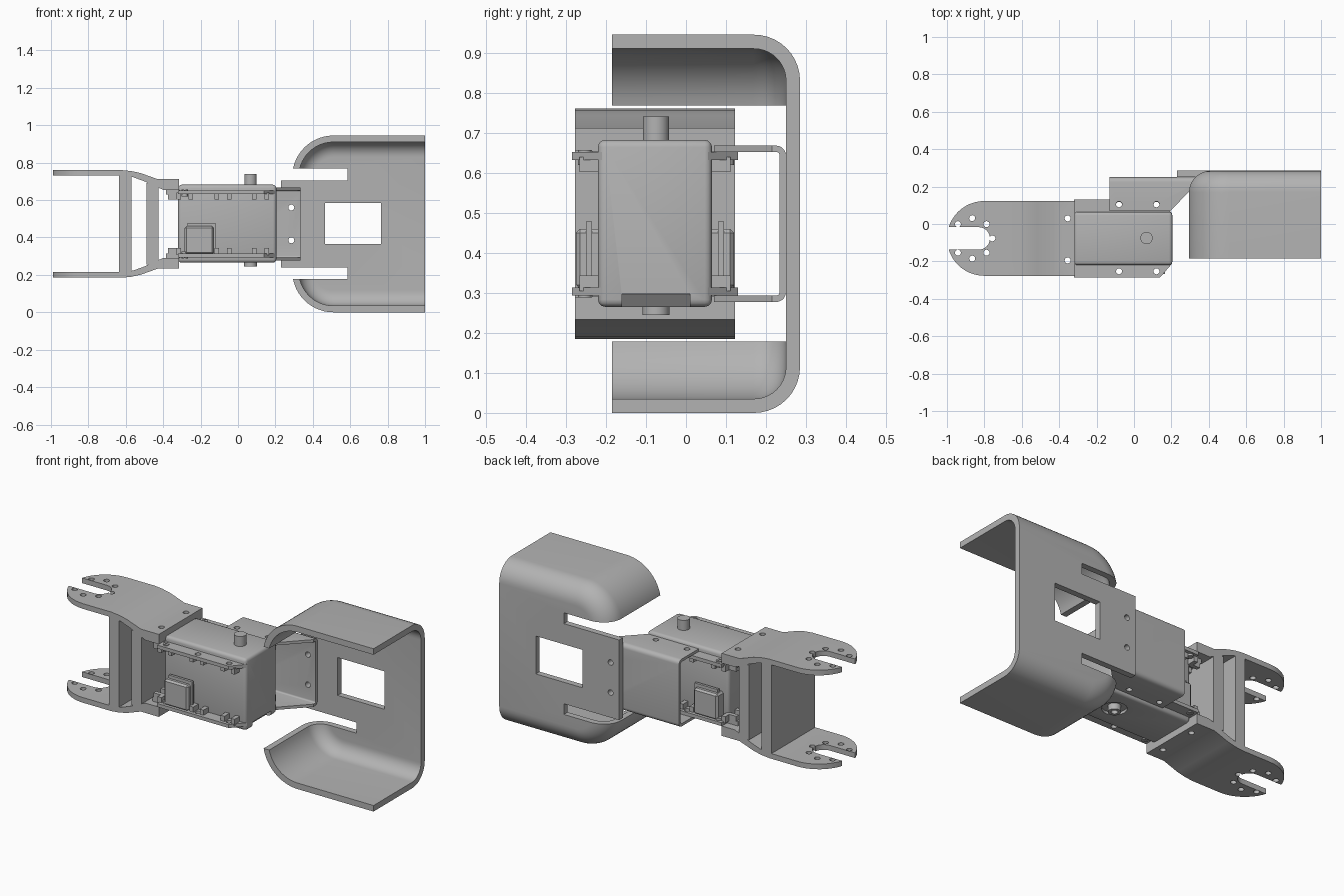
import bpy, bmesh
from math import cos, sin, pi, radians
from mathutils import Vector

old = bpy.data.objects.get("Cube")
if old:
    bpy.data.objects.remove(old)

grey = bpy.data.materials.new("machine grey")
grey.use_nodes = True
grey.diffuse_color = (0.45, 0.45, 0.45, 1)
grey.node_tree.nodes["Principled BSDF"].inputs["Base Color"].default_value = (0.45, 0.45, 0.45, 1)

MID = 0.4725          # height of the mirror plane
AXIS = (0.067, -0.075)  # motor shaft position
parts = []


def finish(name, bm, cutter=False):
    bmesh.ops.recalc_face_normals(bm, faces=bm.faces)
    me = bpy.data.meshes.new(name)
    bm.to_mesh(me)
    bm.free()
    ob = bpy.data.objects.new(name, me)
    bpy.context.collection.objects.link(ob)
    me.materials.append(grey)
    if cutter:
        ob.hide_render = True
    else:
        parts.append(ob)
    return ob


def prism(name, pts, axis, lo, hi, cutter=False):
    """Extrude a 2D outline along an axis."""
    place = {'x': lambda a, b, h: (h, a, b),
             'y': lambda a, b, h: (a, h, b),
             'z': lambda a, b, h: (a, b, h)}[axis]
    bm = bmesh.new()
    face = bm.faces.new([bm.verts.new(place(a, b, lo)) for a, b in pts])
    new = bmesh.ops.extrude_face_region(bm, geom=[face])["geom"]
    shift = Vector(place(0, 0, hi - lo))
    bmesh.ops.translate(bm, vec=shift, verts=[v for v in new if isinstance(v, bmesh.types.BMVert)])
    return finish(name, bm, cutter)


def box(name, x0, x1, y0, y1, z0, z1, cutter=False):
    return prism(name, [(x0, y0), (x1, y0), (x1, y1), (x0, y1)], 'z', z0, z1, cutter)


def arc(cx, cy, r, a0, a1, n):
    return [(cx + r * cos(radians(a0 + (a1 - a0) * i / n)),
             cy + r * sin(radians(a0 + (a1 - a0) * i / n))) for i in range(n + 1)]


def disc(name, a, b, r, axis, lo, hi, cutter=False, n=24):
    return prism(name, arc(a, b, r, 0, 360, n)[:-1], axis, lo, hi, cutter)


def apply(ob, mod):
    bpy.context.view_layer.objects.active = ob
    bpy.ops.object.modifier_apply(modifier=mod.name)


def cut(ob, cutter, op='DIFFERENCE'):
    mod = ob.modifiers.new("cut", 'BOOLEAN')
    mod.operation, mod.object, mod.solver = op, cutter, 'EXACT'
    apply(ob, mod)
    bpy.data.objects.remove(cutter)


def bevel(ob, width, segments=3):
    mod = ob.modifiers.new("bevel", 'BEVEL')
    mod.width, mod.segments = width, segments
    mod.limit_method = 'ANGLE'
    apply(ob, mod)


def mirror_z(z0, z1, side):
    """Height range as given, or reflected in the mid plane."""
    return (z0, z1) if side > 0 else (2 * MID - z1, 2 * MID - z0)


# Rounded shell: a filleted wall swept round an outline with a back plate
def outline(d):
    R, cx = 0.22, 0.51
    top = [(1.0, 2 * MID - d)] + arc(cx, 2 * MID - R, R - d, 90, 180, 14)
    return top + [(x, 2 * MID - z) for x, z in reversed(top)]


bm = bmesh.new()
section = [(0, -0.185)] + [(0.115 - x, y + 0.17) for x, y in
                           [(0.115 * cos(t * pi / 20), 0.115 * sin(t * pi / 20)) for t in range(11)]]
rings = [[bm.verts.new((x, y, z)) for x, z in outline(d)] for d, y in section]
for p, q in zip(rings, rings[1:]):
    for i in range(len(p) - 1):
        bm.faces.new((p[i], p[i + 1], q[i + 1], q[i]))
back = bm.faces.new(rings[-1])
bmesh.ops.recalc_face_normals(bm, faces=bm.faces)
flip = back.normal.y < 0
shell = finish("shell", bm)
if flip or max(shell.data.polygons, key=lambda f: f.area).normal.y < 0:
    if max(shell.data.polygons, key=lambda f: f.area).normal.y < 0:
        shell.data.flip_normals()
solid = shell.modifiers.new("thickness", 'SOLIDIFY')
solid.thickness, solid.offset, solid.use_even_offset = 0.035, -1, True
apply(shell, solid)
cut(shell, box("gap_cutter", 0.2, 0.585, -0.5, 0.5, 0.178, 0.768, True))

# Tongue of the back plate
tongue = box("shell_tongue", 0.23, 0.585, 0.25, 0.285, 0.24, 0.705)
for ob in (shell, tongue):
    cut(ob, box("window_cutter", 0.465, 0.765, 0.2, 0.35, 0.365, 0.585, True))

# U bracket between the tongue and the motor
outer = [(0.07, 0.668)] + arc(0.225, 0.643, 0.025, 90, 0, 5)
inner = [(0.07, 0.652)] + arc(0.225, 0.643, 0.009, 90, 0, 5)
half = lambda pts: [(y, 2 * MID - z) for y, z in reversed(pts)]
loop = outer + half(outer)
loop += list(reversed(inner + half(inner)))
bracket = prism("u_bracket", loop, 'x', -0.13, 0.335)
plan = [(-0.2, 0.06), (0.185, 0.06), (0.335, 0.215), (0.335, 0.3), (-0.2, 0.3)]
cut(bracket, prism("plan_cutter", plan, 'z', 0.1, 0.9, True), 'INTERSECT')
for z in (0.385, 0.56):
    for ob in (bracket, tongue):
        cut(ob, disc("hole_cutter", 0.285, z, 0.016, 'y', 0.2, 0.35, True, 16))
for x in (-0.08, 0.12):
    cut(bracket, disc("hole_cutter", x, 0.105, 0.016, 'z', 0.2, 0.8, True, 16))

# Motor body with recessed underside
body = box("motor_body", -0.32, 0.205, -0.22, 0.065, 0.265, 0.682)
bevel(body, 0.018)
wedge = [(0.16, 0.25), (0.22, 0.25), (0.22, 0.297), (0.195, 0.297)]
cut(body, prism("edge_cutter", wedge, 'y', -0.16, 0.01, True))
cut(body, disc("recess_cutter", *AXIS, 0.065, 'z', 0.2, 0.28, True, 32))
disc("motor_shaft", *AXIS, 0.033, 'z', 0.67, 0.74)
hub = disc("lower_hub", *AXIS, 0.034, 'z', 0.245, 0.3)
cut(hub, disc("hub_cutter", *AXIS, 0.018, 'z', 0.2, 0.27, True, 16))

# Side connectors on both long faces
for label, y0, y1 in (("front", -0.275, -0.21), ("rear", 0.055, 0.12)):
    block = box(label + "_connector", -0.285, -0.13, y0, y1, 0.31, 0.46)
    bevel(block, 0.01, 1)
    box(label + "_connector_step", -0.27, -0.12, y0 + 0.025, y1 - 0.025, 0.31, 0.478)

# Mounting ears with lugs and screws, above and below
for side, level in ((1, "upper"), (-1, "lower")):
    z0, z1 = mirror_z(0.632, 0.652, side)
    l0, l1 = mirror_z(0.602, 0.64, side)
    for label, edge, root in (("front", -0.285, -0.21), ("rear", 0.13, 0.055)):
        shape = [(-0.32, root), (0.205, root), (0.14, edge), (-0.32, edge)]
        ear = prism(f"{level}_{label}_ear", shape, 'z', z0, z1)
        hole_y = edge + (0.032 if edge < 0 else -0.027)
        for x in (-0.08, 0.12):
            cut(ear, disc("hole_cutter", x, hole_y, 0.016, 'z', 0.2, 0.8, True, 16))
        for x in (-0.285, -0.08, 0.12):
            for dx in (-0.033, 0.033):
                box(f"{level}_{label}_lug", x + dx - 0.012, x + dx + 0.012,
                    min(root, (edge * 3 + root) / 4), max(root, (edge * 3 + root) / 4), l0, l1)
        s0, s1 = mirror_z(0.62, 0.657, side)
        screw = disc(f"{level}_{label}_screw", -0.285, hole_y, 0.017, 'z', s0, s1)
        c0, c1 = mirror_z(0.654, 0.67, side)
        cut(screw, box("slot_cutter", -0.288, -0.282, hole_y - 0.03, hole_y + 0.03, c0, c1, True))
    e0, e1 = mirror_z(0.63, 0.655, side)
    end = box(level + "_end_ear", -0.385, -0.31, -0.235, 0.075, e0, e1)
    for y in (0.03, -0.195):
        cut(end, disc("hole_cutter", -0.355, y, 0.016, 'z', 0.2, 0.8, True, 16))
        for dy in (-0.033, 0.033):
            box(level + "_end_lug", -0.375, -0.31, y + dy - 0.012, y + dy + 0.012, l0, l1)

# Fork arms: bent plates trimmed to a rounded, slotted tip
top_line = [(-1.0, 0.76), (-0.62, 0.76), (-0.57, 0.755), (-0.52, 0.744), (-0.43, 0.712), (-0.315, 0.712)]
low_line = [(-0.315, 0.655), (-0.4, 0.655), (-0.43, 0.668), (-0.5, 0.7), (-0.56, 0.722), (-0.62, 0.73), (-1.0, 0.73)]
FY = -0.077
tip = [(-0.3, FY - 0.2), (-0.3, FY + 0.2)] + arc(-0.8, FY, 0.2, 90, 270, 24)
slot = [(-1.1, FY - 0.06), (-0.86, FY - 0.06)] + arc(-0.83, FY, 0.06, -90, 90, 12) + [(-1.1, FY + 0.06)]
for side, level in ((1, "upper"), (-1, "lower")):
    pts = [(x, z if side > 0 else 2 * MID - z) for x, z in top_line + low_line]
    arm = prism(level + "_fork_arm", pts, 'y', -0.4, 0.3)
    cut(arm, prism("tip_cutter", tip, 'z', -0.1, 1.1, True), 'INTERSECT')
    cut(arm, prism("slot_cutter", slot, 'z', -0.1, 1.1, True))
    for a in range(-135, 136, 45):
        x, y = -0.865 + 0.108 * cos(radians(a)), FY + 0.108 * sin(radians(a))
        cut(arm, disc("hole_cutter", x, y, 0.016, 'z', 0.1, 0.9, True, 16))
    for y in (0.03, -0.195):
        cut(arm, disc("hole_cutter", -0.355, y, 0.016, 'z', 0.1, 0.9, True, 16))

# Cross webs joining the arms
for name, x0, x1, top in (("outer_web", -0.635, -0.57, 0.735), ("inner_web", -0.49, -0.425, 0.69)):
    box(name, x0, x1, FY - 0.2, FY + 0.2, 2 * MID - top, top)

# Smooth the curved faces, keep edges sharp
bpy.ops.object.select_all(action='DESELECT')
for ob in parts:
    ob.select_set(True)
bpy.context.view_layer.objects.active = shell
bpy.ops.object.shade_smooth_by_angle(angle=radians(32))
